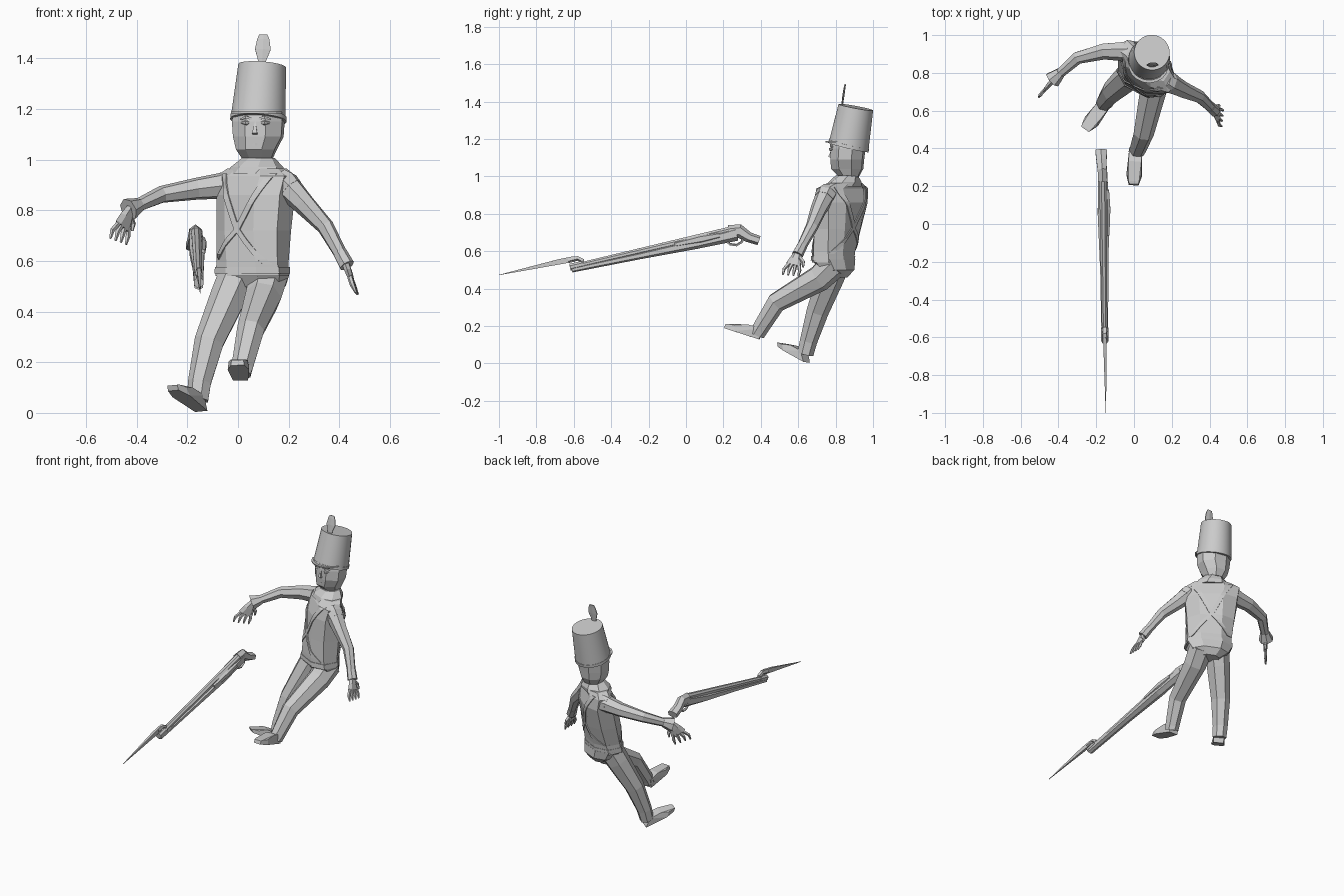
import bpy, bmesh, math
from math import cos, sin, pi, radians
from mathutils import Vector as V, Matrix
from mathutils.bvhtree import BVHTree

cube = bpy.data.objects.get("Cube")
if cube:
    bpy.data.objects.remove(cube, do_unlink=True)

grey = bpy.data.materials.new("light_grey")
grey.use_nodes = True
grey.diffuse_color = (0.6, 0.6, 0.6, 1)
grey.node_tree.nodes["Principled BSDF"].inputs["Base Color"].default_value = (0.6, 0.6, 0.6, 1)


def finish(name, bm, smooth=False):
    bmesh.ops.recalc_face_normals(bm, faces=bm.faces[:])
    mesh = bpy.data.meshes.new(name)
    bm.to_mesh(mesh)
    bm.free()
    mesh.materials.append(grey)
    ob = bpy.data.objects.new(name, mesh)
    bpy.context.collection.objects.link(ob)
    if smooth:
        bpy.ops.object.select_all(action='DESELECT')
        ob.select_set(True)
        bpy.context.view_layer.objects.active = ob
        bpy.ops.object.shade_smooth_by_angle(angle=radians(30))
    return ob


def skin(name, loops, smooth=False):
    """Join equal rings of points into a capped body."""
    bm = bmesh.new()
    rings = [[bm.verts.new(p) for p in loop] for loop in loops]
    n = len(rings[0])
    for a, b in zip(rings, rings[1:]):
        for i in range(n):
            j = (i + 1) % n
            bm.faces.new((a[i], a[j], b[j], b[i]))
    bm.faces.new(rings[0])
    bm.faces.new(rings[-1])
    return finish(name, bm, smooth)


def ring(c, w, d, ax, ay, n, power=1.0):
    """Polygon of full width w and depth d; a lower power makes it boxier."""
    top = cos(pi / n) ** power
    pts = []
    for i in range(n):
        t = (i + .5) * 2 * pi / n
        x, y = (math.copysign(abs(f) ** power, f) / top for f in (cos(t), sin(t)))
        pts.append(V(c) + V(ax) * (w * x) + V(ay) * (d * y))
    return pts


def loft(name, rows, power=1.0, n=8):
    """Upright body; each row is x, y, z, half width, half depth, yaw."""
    loops = []
    for x, y, z, w, d, yaw in rows:
        a = radians(yaw)
        loops.append(ring((x, y, z), w, d, (cos(a), sin(a), 0), (-sin(a), cos(a), 0), n, power))
    return skin(name, loops)


def tube(name, path, sizes, n=6, ref=(0, 0, 1), smooth=False):
    """Tapered tube; a size is a radius or a (width, height) pair."""
    pts = [V(p) for p in path]
    loops = []
    for i, p in enumerate(pts):
        t = (pts[min(i + 1, len(pts) - 1)] - pts[max(i - 1, 0)]).normalized()
        s = t.cross(V(ref)).normalized()
        w, h = sizes[i] if isinstance(sizes[i], tuple) else (sizes[i], sizes[i])
        loops.append(ring(p, w, h, s, s.cross(t), n))
    return skin(name, loops, smooth)


def hull(name, points):
    bm = bmesh.new()
    for p in points:
        bm.verts.new(p)
    out = bmesh.ops.convex_hull(bm, input=bm.verts[:])
    bmesh.ops.delete(bm, geom=[g for g in set(out["geom_interior"] + out["geom_unused"])
                               if isinstance(g, bmesh.types.BMVert)], context='VERTS')
    return finish(name, bm)


# Torso, coat hem, waist belt, collar and neck
torso = loft("torso", [
    (.055, .785, .54, .14, .092, -26), (.058, .79, .6, .138, .095, -30),
    (.062, .81, .72, .148, .1, -36), (.07, .83, .86, .163, .1, -40),
    (.072, .835, .935, .174, .075, -40), (.075, .85, .965, .12, .065, -34)], .85)
loft("coat_hem", [(.07, .81, .46, .06, .045, -24), (.068, .805, .5, .115, .08, -24),
                  (.057, .79, .555, .143, .095, -26)], .85)
loft("waist_belt", [(.056, .785, .55, .144, .098, -27), (.057, .787, .575, .143, .098, -28)], .85)
loft("collar", [(.07, .845, .945, .115, .08, -32), (.075, .85, .97, .1, .078, -25),
                (.08, .86, 1.005, .062, .055, -15)])
loft("neck", [(.08, .86, .96, .05, .05, -10), (.08, .87, 1.04, .05, .05, -10)])

# Crossed belts laid on the torso surface, front and back
tree = BVHTree.FromObject(torso, bpy.context.evaluated_depsgraph_get())
yaw = radians(-37)
across, facing = V((cos(yaw), sin(yaw), 0)), V((sin(yaw), -cos(yaw), 0))
for side, face in (("front", facing), ("back", -facing)):
    for tag, s in (("left", 1), ("right", -1)):
        bm = bmesh.new()
        last = None
        for i in range(19):
            z = .945 - .02 * i
            slope = .55 if z > .725 else .95
            row = []
            for off in (-.014, .014):
                u = s * (z - .725) * slope + off
                start = V((.063, .82, z)) + across * u + face
                hit = tree.ray_cast(start, -face)[0]
                if hit:
                    row.append(bm.verts.new(hit + face * .006))
            if len(row) == 2:
                if last:
                    bm.faces.new((last[0], last[1], row[1], row[0]))
                last = row
        belt = finish(f"{side}_belt_{tag}", bm)
        belt.modifiers.new("thickness", 'SOLIDIFY').thickness = .006

# Head
loft("head", [(.077, .872, .998, .055, .05, -8), (.073, .862, 1.04, .077, .082, -8),
              (.08, .862, 1.09, .096, .086, -8), (.08, .867, 1.15, .1, .088, -8),
              (.08, .875, 1.21, .092, .085, -8)])
turn = Matrix.Translation((.08, .866, 0)) @ Matrix.Rotation(radians(-8), 4, 'Z')


def on_face(*p):
    return turn @ V(p)


hull("nose", [on_face(0, -.085, 1.155)] + [on_face(x, y, z) for x in (-.01, .01)
     for y, z in ((-.08, 1.095), (-.105, 1.105))])
for tag, s in (("left", 1), ("right", -1)):
    tube("eye_" + tag, [on_face(s * x, y, 1.145) for x, y in
                        ((.018, -.082), (.036, -.086), (.056, -.075))], [.003, .01, .003])
    tube("brow_" + tag, [on_face(s * x, y, z) for x, y, z in
                         ((.014, -.086, 1.16), (.036, -.088, 1.168), (.06, -.076, 1.158))],
         [.004, .005, .003], 4)
tube("mouth", [on_face(x, y, 1.06) for x, y in ((-.026, -.08), (0, -.086), (.026, -.08))],
     [.003, .005, .003], 4)

# Tall hat with brim band, visor and plume
tube("hat", [(.08, .87, 1.165), (.095, .908, 1.37)], [.108, .094], 28, (0, 1, 0), True)
tube("hat_band", [(.08, .868, 1.155), (.081, .872, 1.172)], [.111, .11], 28, (0, 1, 0), True)
hull("visor", [on_face(.108 * sin(a), -r * cos(a) - .02, z)
               for a in [radians(d) for d in range(-70, 71, 20)]
               for r, z in ((.05, 1.182), (.05, 1.188), (.1, 1.182), (.1, 1.189))])
tube("plume", [(.095, .833, 1.37), (.095, .836, 1.39), (.098, .842, 1.435), (.1, .848, 1.475),
               (.1, .852, 1.493)],
     [(.014, .004), (.016, .004), (.031, .005), (.024, .004), (.016, .003)], 6, (0, 1, 0))

# Arms with shoulder caps and cuffs
arms = {"right": ((-.03, .915, .9), (-.16, .915, .885), (-.3, .88, .862), (-.425, .77, .805)),
        "left": ((.185, .75, .905), (.26, .71, .825), (.345, .675, .735), (.425, .6, .59))}
for tag, path in arms.items():
    tube("arm_" + tag, path, [.05, .04, .031, .022], 7)
    a, b = V(path[2]), V(path[3])
    tube("cuff_" + tag, [a.lerp(b, .72), a.lerp(b, 1.06)], [.026, .042 if tag == "right" else .028], 7)
    s, e = V(path[0]), V(path[1])
    tube("shoulder_" + tag, [s.lerp(e, -.3), s, s.lerp(e, .3)], [.04, .052, .048], 7)


# Hands with curled fingers
def hand(tag, wrist, aim, side, curl, k):
    w, d, a, c = V(wrist), V(aim).normalized(), V(side).normalized(), V(curl)
    knuckle = w + d * .06 * k
    tube("palm_" + tag, [w - d * .02, w + d * .025, knuckle],
         [(.014, .018), (.013, .028 * k), (.009, .036 * k)], 6, a.cross(d).cross(d))
    for i in range(4):
        f = (i - 1.5) * k
        base = knuckle + a * f * .018 - d * .008
        mid = base + d * .036 + a * f * .01
        tube(f"finger_{i + 1}_{tag}", [base, mid, mid + (d + c).normalized() * .034],
             [.0085, .008, .004], 5, a)
    base = w + d * .018 + a * .02
    tube("thumb_" + tag, [base, base + d * .02 + a * .025 * k, base + d * .05 + a * .035 * k],
         [.011, .009, .004], 5, a.cross(d))


hand("right", (-.432, .757, .79), (-.35, -.42, -.85), (.65, .74, -.25), (.1, .1, -.2), 1.15)
hand("left", (.428, .595, .58), (.3, -.32, -.85), (.1, .95, -.1), (.2, .1, -.3), 1)

# Legs
tube("leg_right", [(.0, .80, .54), (-.035, .772, .46), (-.112, .703, .28), (-.15, .655, .12),
                   (-.158, .638, .05)], [.07, .067, .055, .043, .04], 7, (0, 1, 0))
tube("leg_left", [(.12, .79, .53), (.1, .71, .455), (.05, .48, .325), (.018, .392, .18),
                  (.012, .38, .155)], [.07, .066, .05, .04, .038], 7, (0, 0, 1))


# Shoes: sole from heel to toe, tall at the ankle
def shoe(tag, heel, toe, up):
    h, t, u = V(heel), V(toe), V(up).normalized()
    d = t - h
    s = d.cross(u).normalized()
    outline = ((0, 0, .03), (.03, .06, .034), (.42, .058, .034), (.75, .032, .038), (.72, 0, .042),
               (1, 0, .026), (1, .022, .024), (.93, .028, .028))
    hull("shoe_" + tag, [h + d * f + u * z + s * (w * k) for f, z, w in outline for k in (-1, 1)])


shoe("right", (-.145, .645, .006), (-.255, .505, .088), (-.2, -.15, .9))
shoe("left", (.01, .392, .128), (-.002, .205, .188), (0, .32, .95))

# Musket: wooden stock, barrel, butt, lock, guard and bayonet
tube("gun_stock", [(-.155, -.61, .5), (-.157, -.25, .575), (-.162, .05, .64), (-.166, .27, .695)],
     [(.017, .012), (.022, .016), (.03, .025), (.025, .034)], 6)
tube("gun_barrel", [(-.155, -.62, .513), (-.164, .23, .71)], [.014, .02], 8, smooth=True)
tube("gun_butt", [(-.166, .23, .7), (-.168, .285, .708), (-.172, .335, .675), (-.174, .39, .657)],
     [(.025, .034), (.024, .032), (.027, .024), (.031, .022)], 6)
tube("gun_lock", [(-.138, -.06, .635), (-.136, .08, .665), (-.14, .18, .685)],
     [(.008, .01), (.011, .018), (.008, .012)], 5)
tube("trigger_guard", [(-.167, .21, .66), (-.167, .235, .637), (-.167, .27, .632),
                       (-.167, .3, .65), (-.167, .305, .68)], [.006] * 5, 5, (1, 0, 0))
tube("bayonet_socket", [(-.155, -.62, .514), (-.155, -.55, .53)], [.019, .019], 8)
tube("bayonet_arm", [(-.155, -.56, .53), (-.155, -.555, .55), (-.155, -.58, .563),
                     (-.155, -.63, .552)], [.01, .012, .011, .013], 5, (1, 0, 0))
tube("bayonet_blade", [(-.155, -.6, .558), (-.153, -.68, .543), (-.149, -1.0, .473)],
     [(.008, .015), (.008, .014), .001], 4)
